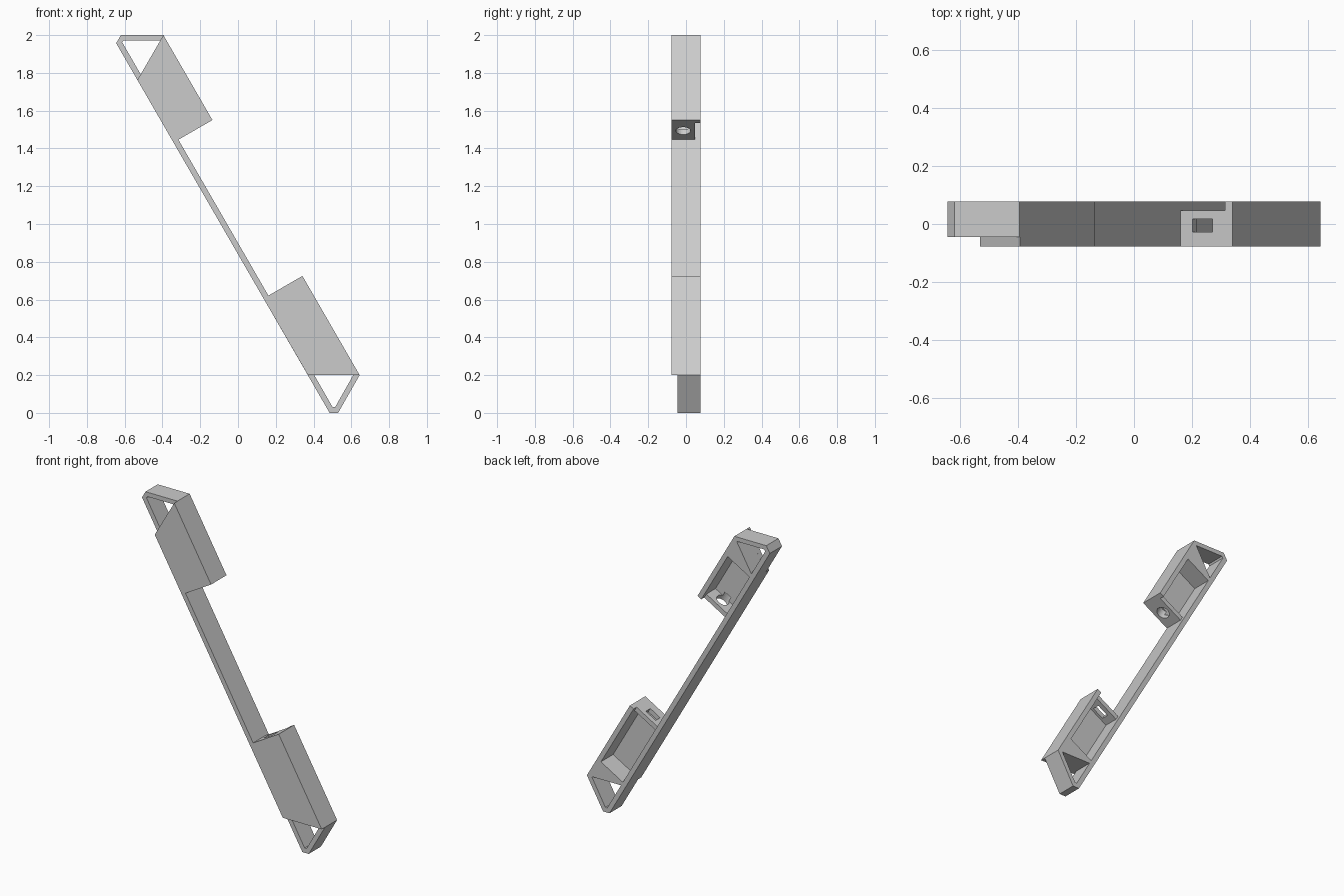
import bpy, bmesh, math
from mathutils import Vector

cube = bpy.data.objects.get("Cube")
if cube:
    bpy.data.objects.remove(cube, do_unlink=True)

grey = bpy.data.materials.new("plain_grey")
grey.use_nodes = True
colour = (0.6, 0.6, 0.6, 1)
grey.diffuse_color = colour
grey.node_tree.nodes["Principled BSDF"].inputs["Base Color"].default_value = colour

# Slanted frame: u runs down along the strap, v runs out from it
C, S = math.cos(math.radians(60)), math.sin(math.radians(60))
FRONT, STEP, LIP, BACK = -0.0775, -0.045, 0.047, 0.0775
WALL, WIDTH = 0.03, 0.238
INNER = WIDTH - WALL


def at(u, v):
    return (-0.645 + C * u + S * v, 1.957 - S * u + C * v)


def rect(u0, u1, v0, v1):
    return [at(u0, v0), at(u0, v1), at(u1, v1), at(u1, v0)]


def prism(name, outline, y0, y1):
    """Extrude an x-z outline from y0 to y1."""
    bm = bmesh.new()
    face = bm.faces.new([bm.verts.new((x, y0, z)) for x, z in outline])
    made = bmesh.ops.extrude_face_region(bm, geom=[face])["geom"]
    moved = [g for g in made if isinstance(g, bmesh.types.BMVert)]
    bmesh.ops.translate(bm, verts=moved, vec=(0, y1 - y0, 0))
    bmesh.ops.recalc_face_normals(bm, faces=bm.faces)
    mesh = bpy.data.meshes.new(name)
    bm.to_mesh(mesh)
    bm.free()
    mesh.materials.append(grey)
    obj = bpy.data.objects.new(name, mesh)
    bpy.context.collection.objects.link(obj)
    return obj


def cut(obj, cutters):
    """Subtract the cutters and bake the result."""
    for cutter in cutters:
        cutter.hide_render = True
        mod = obj.modifiers.new("cut", "BOOLEAN")
        mod.operation = "DIFFERENCE"
        mod.solver = "EXACT"
        mod.object = cutter
    bpy.context.view_layer.update()
    graph = bpy.context.evaluated_depsgraph_get()
    baked = bpy.data.meshes.new_from_object(obj.evaluated_get(graph))
    obj.modifiers.clear()
    obj.data = baked


def remove(cutters):
    for cutter in cutters:
        bpy.data.objects.remove(cutter, do_unlink=True)


def case(name, frame, cover, pocket, window):
    """Open-backed case: cover plate in front, walled frame behind."""
    plate = prism(name + "_cover", cover, FRONT, STEP)
    body = prism(name + "_frame", frame, STEP, BACK)
    cutters = [prism("pocket_cutter", pocket, -0.2, 0.2),
               prism("window_cutter", window, -0.2, 0.2)]
    cut(body, cutters)
    remove(cutters)
    return plate


# Thin strap joining the two cases
U1, U2 = 0.607, 1.56
prism("middle_strap", rect(U1, U2, 0, WALL), FRONT, BACK)

# Upper case with triangular end window
upper_cover = case(
    "upper_case",
    [at(0, 0), (-0.62, 2), (-0.395, 2), at(U1, WIDTH), at(U1, 0)],
    [at(0.225, 0), at(0.088, WIDTH), at(U1, WIDTH), at(U1, 0)],
    rect(0.235, U1 + 0.1, WALL, INNER),
    [(-0.613, 1.962), (-0.606, 1.972), (-0.411, 1.972), at(0.208, WALL)])

# Lower case with triangular end window
case(
    "lower_case",
    [at(U2, 0), at(U2, WIDTH), (0.644, 0.2), (0.53, 0), (0.485, 0)],
    [at(U2, 0), at(U2, WIDTH), (0.644, 0.2), (0.37, 0.2)],
    rect(U2 - 0.1, 2.02, WALL, INNER),
    [(0.404, 0.2), (0.61, 0.2), (0.514, 0.03), (0.501, 0.03)])

# Upper end wall with round hole
upper_wall = prism("upper_end_wall", rect(U1 - WALL, U1, WALL, INNER), STEP, LIP)
x, z = at(U1, 0.124)
bpy.ops.mesh.primitive_cylinder_add(vertices=32, radius=0.039, depth=0.12, location=(x, -0.015, z))
drill = bpy.context.object
drill.rotation_euler = Vector((C, 0, -S)).to_track_quat("Z", "Y").to_euler()
drill.data.materials.append(grey)
cut(upper_wall, [drill])
cut(upper_cover, [drill])
remove([drill])

# Lower end wall with rectangular slot
lower_wall = prism("lower_end_wall", rect(U2, U2 + WALL, WALL, INNER), STEP, LIP)
slot = prism("slot_cutter", rect(U2 - 0.1, U2 + 0.1, 0.077, 0.157), -0.028, 0.017)
cut(lower_wall, [slot])
remove([slot])
